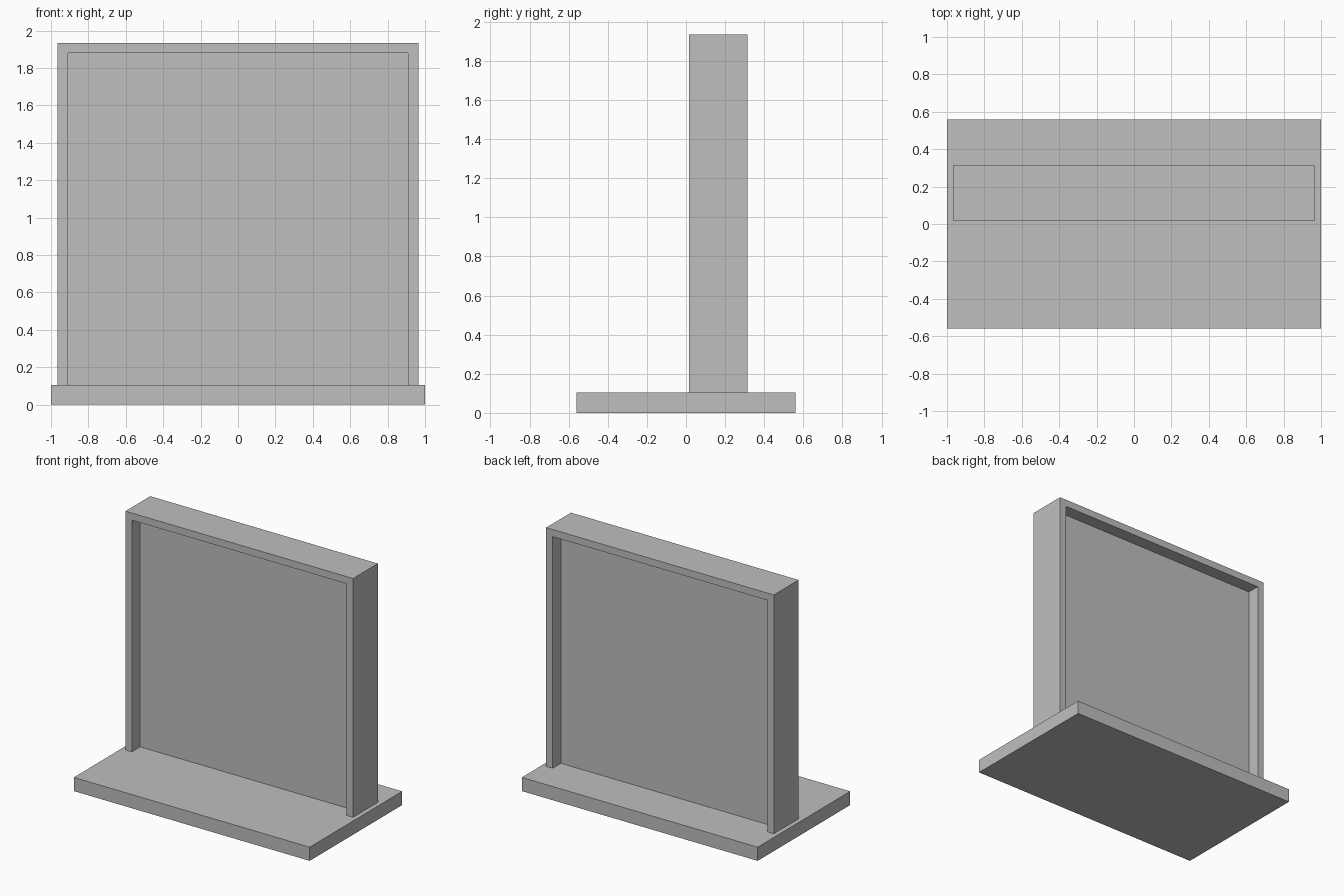
import bpy

cube = bpy.data.objects.get("Cube")
if cube:
    bpy.data.objects.remove(cube, do_unlink=True)

# Single plain grey
grey = bpy.data.materials.new("light grey")
grey.use_nodes = True
color = (0.52, 0.52, 0.52, 1)
grey.diffuse_color = color
grey.node_tree.nodes["Principled BSDF"].inputs["Base Color"].default_value = color


def finish(name, verts, faces):
    mesh = bpy.data.meshes.new(name)
    mesh.from_pydata(verts, [], faces)
    mesh.materials.append(grey)
    obj = bpy.data.objects.new(name, mesh)
    bpy.context.collection.objects.link(obj)
    return obj


def prism(name, profile, y0, y1):
    """Extrude an x-z outline from y0 (front) to y1 (back)."""
    n = len(profile)
    verts = [(x, y, z) for y in (y0, y1) for x, z in profile]
    faces = [tuple(range(n)), tuple(reversed(range(n, 2 * n)))]
    faces += [(i, i + n, (i + 1) % n + n, (i + 1) % n) for i in range(n)]
    return finish(name, verts, faces)


def rectangle(half, z0, z1):
    return [(-half, z0), (half, z0), (half, z1), (-half, z1)]


BASE_TOP, FRAME_TOP, INNER_TOP = 0.105, 1.935, 1.88
OUTER, INNER = 0.965, 0.91

# Base slab
prism("base", rectangle(1.0, 0, BASE_TOP), -0.56, 0.56)

# Arch-shaped frame standing on the base
arch = [(-OUTER, BASE_TOP), (-INNER, BASE_TOP), (-INNER, INNER_TOP),
        (INNER, INNER_TOP), (INNER, BASE_TOP), (OUTER, BASE_TOP),
        (OUTER, FRAME_TOP), (-OUTER, FRAME_TOP)]
prism("frame", arch, 0.015, 0.315)

# Panel recessed equally from both frame faces
prism("panel", rectangle(INNER, BASE_TOP, INNER_TOP), 0.115, 0.215)
